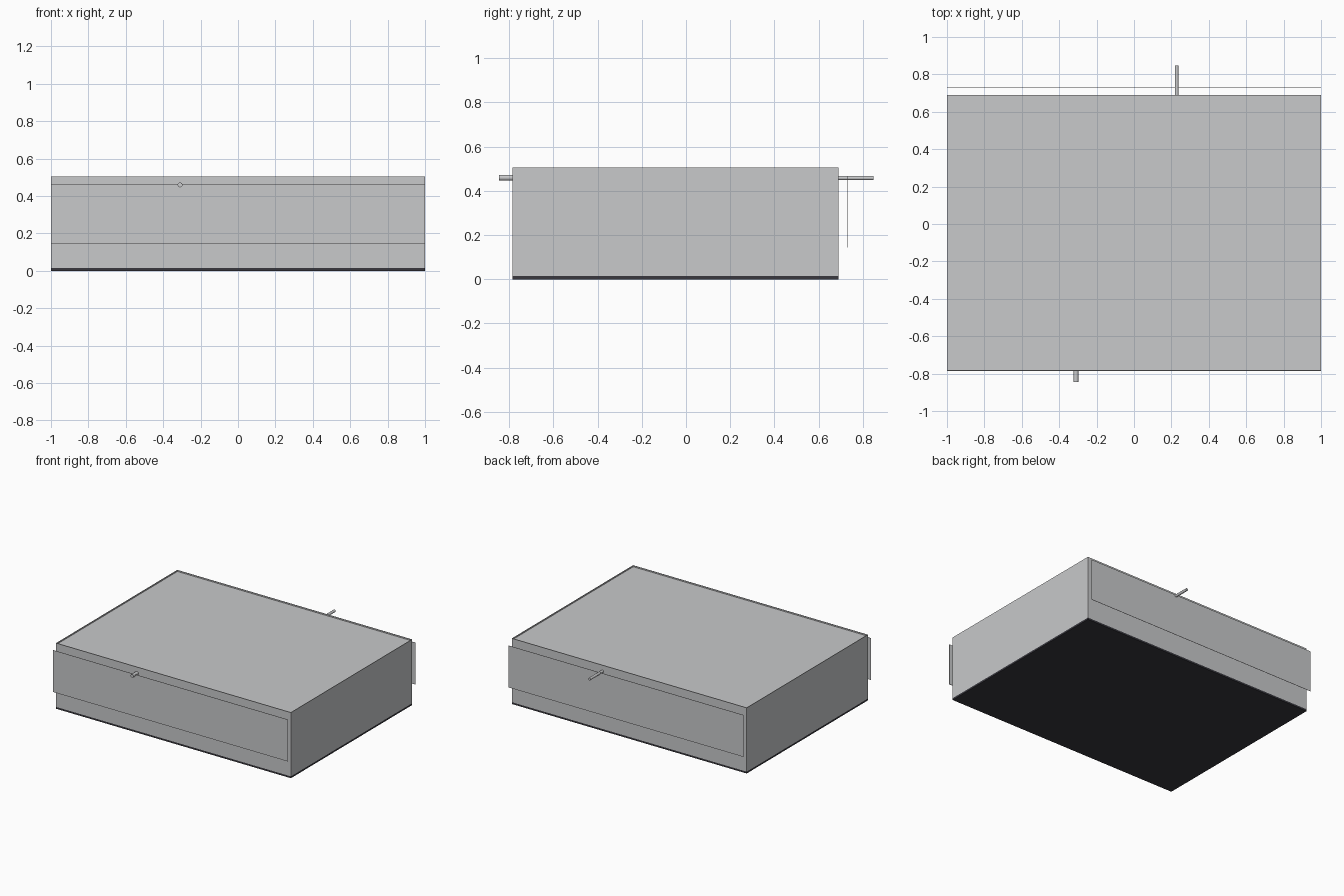
import bpy
from math import radians

cube = bpy.data.objects.get("Cube")
if cube:
    bpy.data.objects.remove(cube, do_unlink=True)


def make_material(name, colour):
    mat = bpy.data.materials.new(name)
    mat.use_nodes = True
    mat.diffuse_color = colour
    mat.node_tree.nodes["Principled BSDF"].inputs["Base Color"].default_value = colour
    return mat


grey = make_material("light grey", (0.58, 0.585, 0.595, 1))
dark = make_material("charcoal", (0.04, 0.039, 0.048, 1))


def box(name, low, high, mat):
    centre = [(a + b) / 2 for a, b in zip(low, high)]
    bpy.ops.mesh.primitive_cube_add(size=1, location=centre)
    obj = bpy.context.object
    obj.name = name
    obj.scale = [b - a for a, b in zip(low, high)]
    bpy.ops.object.transform_apply(location=False, rotation=False, scale=True)
    obj.data.materials.append(mat)
    return obj


def rod(name, x, z, y0, y1, radius):
    bpy.ops.mesh.primitive_cylinder_add(
        vertices=16, radius=radius, depth=y1 - y0,
        location=(x, (y0 + y1) / 2, z), rotation=(radians(90), 0, 0))
    obj = bpy.context.object
    obj.name = name
    obj.data.materials.append(grey)
    bpy.ops.object.shade_smooth_by_angle()


front, back = -0.785, 0.69
base_top, deck, top = 0.014, 0.495, 0.505
rim = 0.004

# Body with a dark base
box("base_plate", (-1, front, 0), (1, back, base_top), dark)
box("body", (-1, front, base_top), (1, back, deck), grey)

# Thin raised lip around the top
box("front_lip", (-1, front, deck), (1, front + rim, top), grey)
box("back_lip", (-1, back - rim, deck), (1, back, top), grey)
for side, name in ((-1, "right_lip"), (1, "left_lip")):
    inner = side * (1 - rim)
    box(name, (min(side, inner), front + rim, deck),
        (max(side, inner), back - rim, top), grey)

# Thin panels standing off the front and back
for name, y in (("front_panel", -0.821), ("back_panel", 0.729)):
    box(name, (-1, y - 0.001, 0.143), (1, y + 0.001, 0.465), grey)

# Rods holding the panels
rod("front_rod", -0.31, 0.459, -0.845, front, 0.013)
rod("back_rod", 0.228, 0.458, back, 0.848, 0.01)
